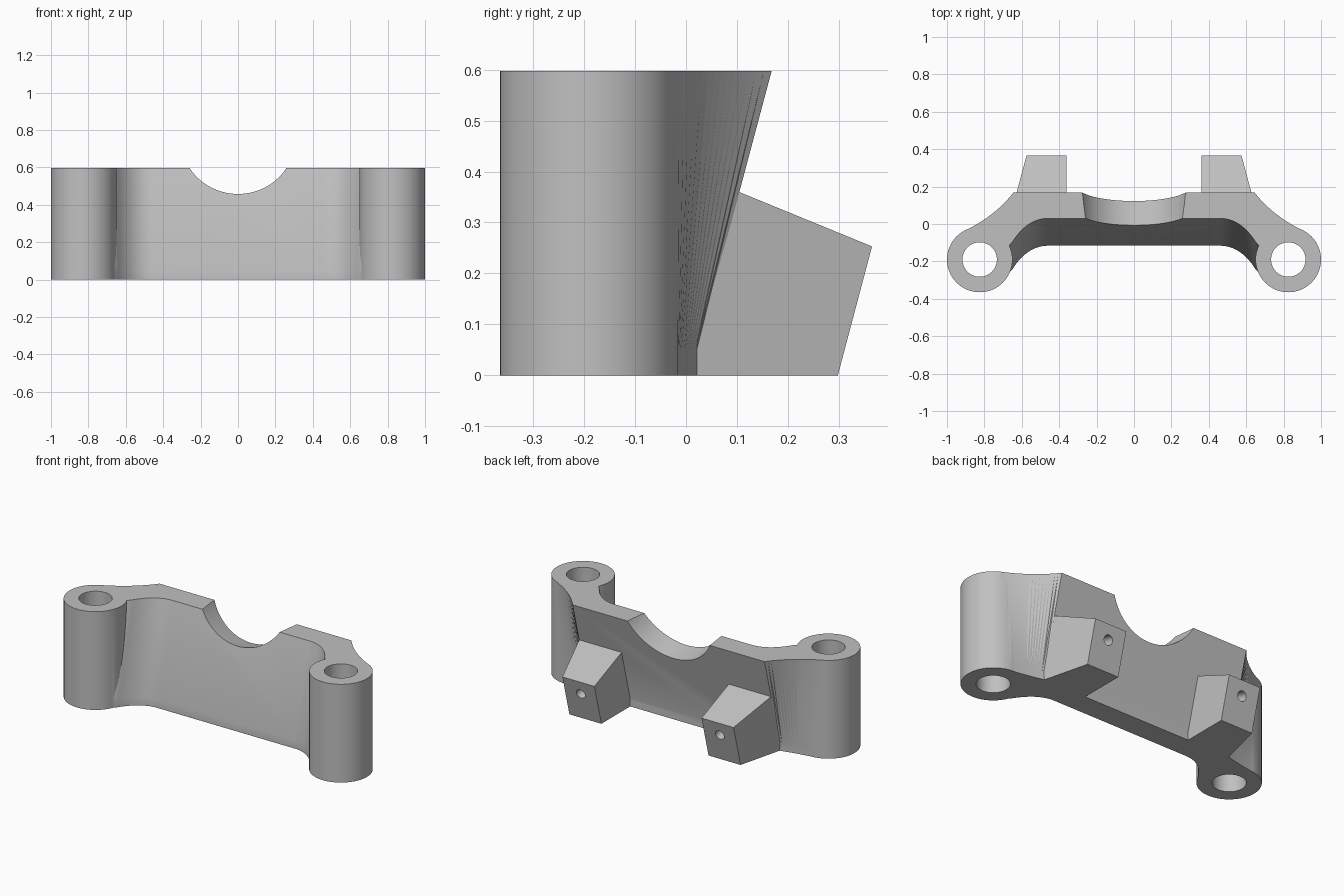
import bpy, bmesh, math
from mathutils import Matrix, Vector

cube = bpy.data.objects.get("Cube")
if cube:
    bpy.data.objects.remove(cube, do_unlink=True)

HEIGHT, FOOT, LEAN = 0.597, 0.05, 0.146
TILT = math.radians(15)
POST = Vector((0.825, -0.19))

metal = bpy.data.materials.new("light_grey_metal")
metal.use_nodes = True
grey = (0.53, 0.53, 0.53, 1)
metal.diffuse_color = grey
metal.node_tree.nodes["Principled BSDF"].inputs["Base Color"].default_value = grey


def finish(name, bm):
    bmesh.ops.recalc_face_normals(bm, faces=bm.faces[:])
    mesh = bpy.data.meshes.new(name)
    bm.to_mesh(mesh)
    bm.free()
    mesh.materials.append(metal)
    ob = bpy.data.objects.new(name, mesh)
    bpy.context.collection.objects.link(ob)
    return ob


def loft(name, rings):
    """Skin between equal-length rings of points and cap both ends."""
    bm = bmesh.new()
    loops = [[bm.verts.new(p) for p in ring] for ring in rings]
    n = len(loops[0])
    for a, b in zip(loops, loops[1:]):
        for i in range(n):
            j = (i + 1) % n
            bm.faces.new((a[i], a[j], b[j], b[i]))
    bm.faces.new(loops[0][::-1])
    bm.faces.new(loops[-1])
    bm.normal_update()
    bmesh.ops.triangulate(bm, faces=bm.faces[:])
    bm.normal_update()
    return finish(name, bm)


def cylinder(name, centre, radius, depth, rot_x=0.0, segments=64):
    bm = bmesh.new()
    place = Matrix.Translation(centre) @ Matrix.Rotation(rot_x, 4, 'X')
    bmesh.ops.create_cone(bm, cap_ends=True, segments=segments, radius1=radius,
                          radius2=radius, depth=depth, matrix=place)
    bm.normal_update()
    return finish(name, bm)


def combine(target, other, operation):
    """Boolean a part into the target, then discard the part."""
    mod = target.modifiers.new("join", 'BOOLEAN')
    mod.operation, mod.solver, mod.object = operation, 'EXACT', other
    mod.use_hole_tolerant = True
    other.hide_render = True
    bpy.context.view_layer.update()
    graph = bpy.context.evaluated_depsgraph_get()
    mesh = bpy.data.meshes.new_from_object(target.evaluated_get(graph))
    target.modifiers.clear()
    target.data = mesh
    bpy.data.objects.remove(other, do_unlink=True)


def bezier(p, q, r, steps=16):
    p, q, r = Vector(p), Vector(q), Vector(r)
    return [p * (1 - t) ** 2 + q * 2 * t * (1 - t) + r * t * t
            for t in (i / steps for i in range(steps + 1))]


def outline(back, shift):
    """Plan of the bridge: front curve and back curve, mirrored."""
    front = bezier((0.46, 0.03), (0.57, 0.03), (0.65, -0.096)) + [Vector((0.70, -0.15))]
    half = [Vector((p.x, p.y - shift)) for p in front] + bezier(*back)[::-1]
    return half + [Vector((-p.x, p.y)) for p in reversed(half)]


# Leaning bridge with curved arms
top = outline([(0.645, 0.168), (0.74, 0.045), (0.9, -0.033)], 0)
base = outline([(0.645, 0.022), (0.75, -0.005), (0.85, -0.018)], LEAN)
bracket = loft("bracket", [[(p.x, p.y, z) for p in ring]
                           for ring, z in ((base, 0), (base, FOOT), (top, HEIGHT))])

# End posts and rear lugs
for side in (-1, 1):
    post = cylinder("post", (side * POST.x, POST.y, HEIGHT / 2), 0.175, HEIGHT)
    combine(bracket, post, 'UNION')
    root = [(0.055, 0.38), (-0.03, 0.0)]
    tip = [(0.365, 0.253), (0.298, 0.0)]
    rings = []
    for (y1, z1), (y2, z2) in zip(root, tip):
        rings.append([(side * 0.36, y1, z1), (side * 0.658, y1, z1),
                      (side * 0.575, y2, z2), (side * 0.36, y2, z2)])
    combine(bracket, loft("lug", rings), 'UNION')

# Bores through the posts and blind holes in the lugs
for side in (-1, 1):
    bore = cylinder("bore", (side * POST.x, POST.y, HEIGHT / 2), 0.092, 1)
    combine(bracket, bore, 'DIFFERENCE')
    hole = cylinder("lug_hole", (side * 0.467, 0.343, 0.17), 0.029, 0.3,
                    math.pi / 2 - TILT, 32)
    combine(bracket, hole, 'DIFFERENCE')

# Round saddle in the top edge
saddle = cylinder("saddle", (0, 0.06, 0.755), 0.305, 1, math.radians(77), 128)
combine(bracket, saddle, 'DIFFERENCE')

bpy.ops.object.select_all(action='DESELECT')
bracket.select_set(True)
bpy.context.view_layer.objects.active = bracket
bpy.ops.object.shade_smooth_by_angle(angle=math.radians(25))
